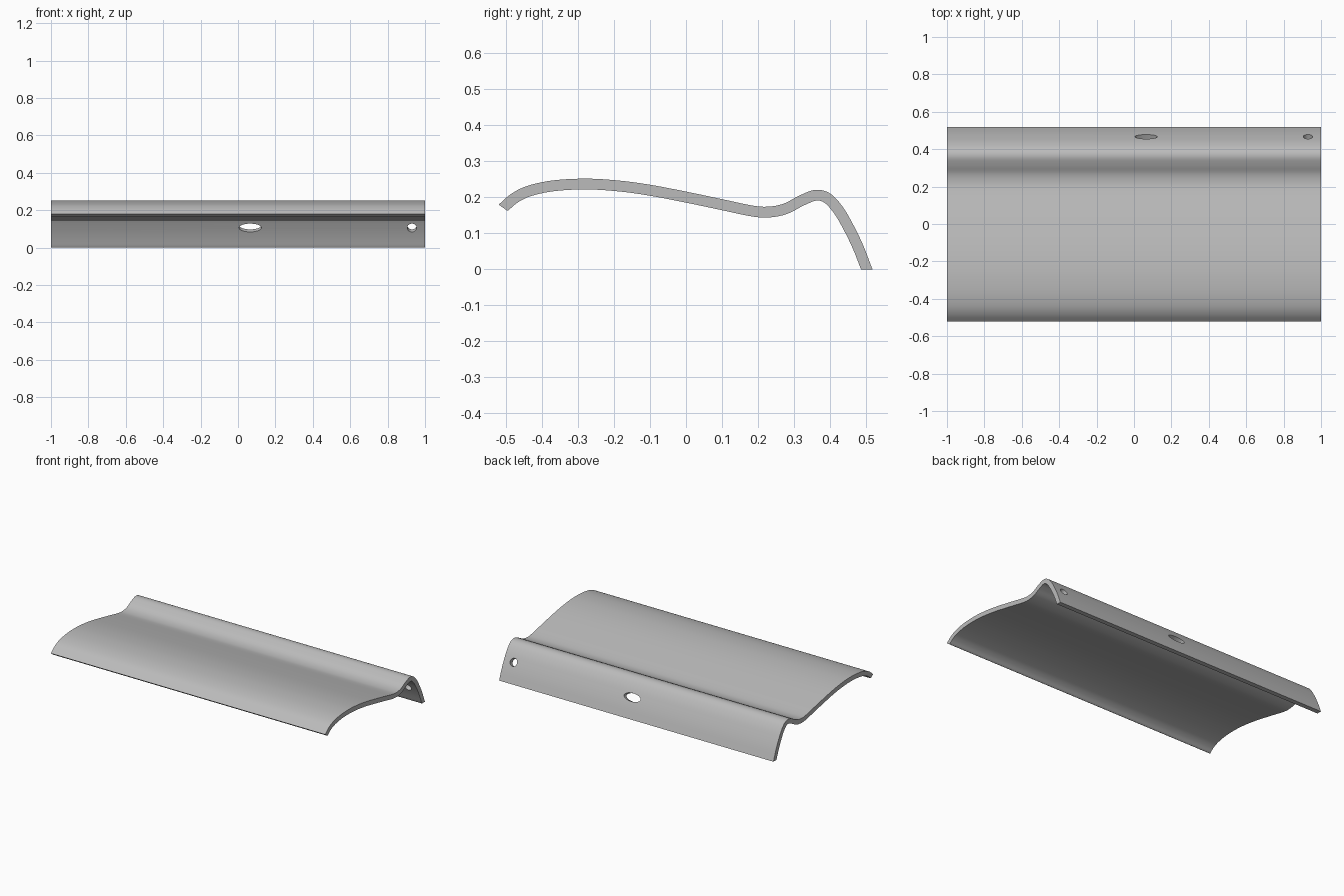
import bpy, bmesh, math
from mathutils import Vector, Matrix

cube = bpy.data.objects.get("Cube")
if cube:
    bpy.data.objects.remove(cube, do_unlink=True)

THICK = 0.03
STEPS = 5


def material(name, rgb):
    m = bpy.data.materials.new(name)
    m.use_nodes = True
    m.diffuse_color = (*rgb, 1)
    m.node_tree.nodes["Principled BSDF"].inputs["Base Color"].default_value = (*rgb, 1)
    return m


def spline(points):
    """Smooth curve through the given points."""
    p = [Vector(q) for q in points]
    p = [2 * p[0] - p[1]] + p + [2 * p[-1] - p[-2]]
    out = []
    for a, b, c, d in zip(p, p[1:], p[2:], p[3:]):
        for i in range(STEPS):
            t = i / STEPS
            out.append(0.5 * (2 * b + (c - a) * t + (2 * a - 5 * b + 4 * c - d) * t * t
                              + (3 * b - a - 3 * c + d) * t ** 3))
    return out + [p[-2]]


# Upper outline of the sheet, front lip to rear hem (y, z)
upper = spline([(-.52, .18), (-.485, .21), (-.44, .232), (-.37, .247), (-.28, .252),
                (-.19, .247), (-.1, .235), (0, .216), (.1, .195), (.18, .178),
                (.225, .174), (.27, .182), (.315, .205), (.36, .221), (.4, .211),
                (.435, .174), (.465, .123), (.492, .067), (.518, 0)])

# Lower outline, offset by the sheet thickness
lower = []
for i, p in enumerate(upper):
    t = (upper[min(i + 1, len(upper) - 1)] - upper[max(i - 1, 0)]).normalized()
    lower.append(p + Vector((t.y, -t.x)) * THICK)
lower[0] = Vector((-.497, .163))
lower[-1] = Vector((.487, 0))

# Curved sheet: cross-section strip extruded along x
bm = bmesh.new()
rows = [[bm.verts.new((-1, q.x, q.y)) for q in pair] for pair in zip(upper, lower)]
faces = [bm.faces.new((a[0], a[1], b[1], b[0])) for a, b in zip(rows, rows[1:])]
ext = bmesh.ops.extrude_face_region(bm, geom=faces, use_keep_orig=True)
moved = [g for g in ext["geom"] if isinstance(g, bmesh.types.BMVert)]
bmesh.ops.translate(bm, verts=moved, vec=(2, 0, 0))
bmesh.ops.recalc_face_normals(bm, faces=bm.faces)
mesh = bpy.data.meshes.new("curved_sheet")
bm.to_mesh(mesh)
bm.free()
sheet = bpy.data.objects.new("curved_sheet", mesh)
bpy.context.collection.objects.link(sheet)
mesh.materials.append(material("plain grey", (.5, .5, .5)))


def cut_hole(name, x, half_width, half_height):
    """Elliptical hole through the rear flange, square to its surface."""
    bm = bmesh.new()
    bmesh.ops.create_cone(bm, cap_ends=True, segments=40, radius1=1, radius2=1, depth=.12,
                          matrix=Matrix.Diagonal((half_width, half_height, 1, 1)))
    me = bpy.data.meshes.new(name)
    bm.to_mesh(me)
    bm.free()
    cutter = bpy.data.objects.new(name, me)
    bpy.context.collection.objects.link(cutter)
    cutter.location = (x, .456, .114)
    cutter.rotation_euler = (math.radians(-63), 0, 0)
    cutter.hide_render = True
    mod = sheet.modifiers.new(name, 'BOOLEAN')
    mod.operation = 'DIFFERENCE'
    mod.solver = 'EXACT'
    mod.object = cutter
    bpy.context.view_layer.update()
    bpy.ops.object.modifier_apply(modifier=name)
    bpy.data.objects.remove(cutter, do_unlink=True)


bpy.ops.object.select_all(action='DESELECT')
sheet.select_set(True)
bpy.context.view_layer.objects.active = sheet
cut_hole("slot_hole", .065, .06, .025)
cut_hole("round_hole", .93, .025, .025)
bpy.ops.object.shade_smooth_by_angle(angle=math.radians(30))
